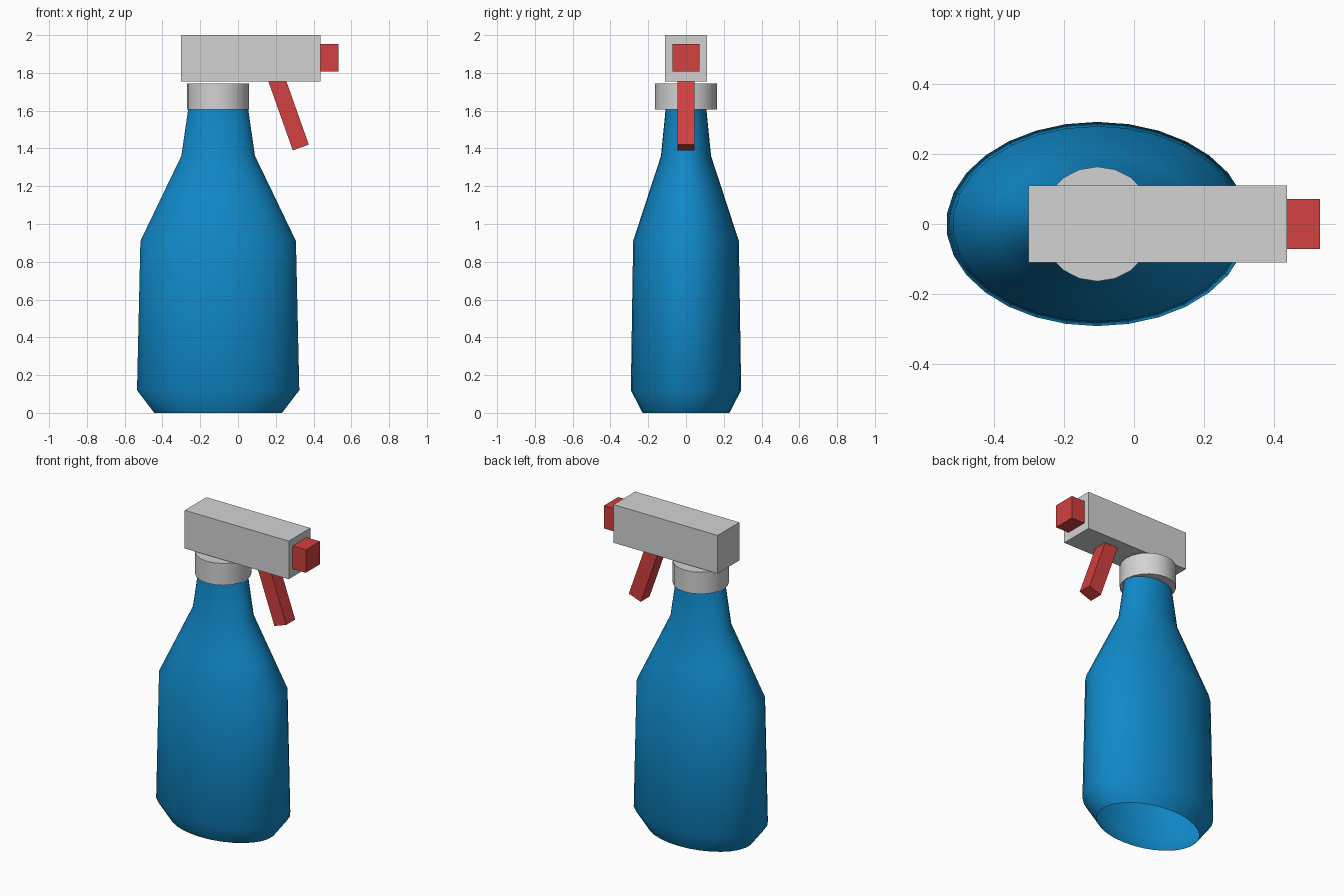
import bpy, bmesh, math
from mathutils import Matrix, Vector

old = bpy.data.objects.get("Cube")
if old:
    bpy.data.objects.remove(old, do_unlink=True)

AXIS_X = -0.105  # bottle centre line


def material(name, rgb):
    mat = bpy.data.materials.new(name)
    mat.use_nodes = True
    color = (*rgb, 1)
    mat.diffuse_color = color
    mat.node_tree.nodes["Principled BSDF"].inputs["Base Color"].default_value = color
    return mat


blue = material("bottle blue", (0.005, 0.25, 0.58))
grey = material("light grey", (0.65, 0.65, 0.65))
red = material("trigger red", (0.65, 0.05, 0.05))


def add_object(name, bm, mat):
    bmesh.ops.recalc_face_normals(bm, faces=bm.faces)
    mesh = bpy.data.meshes.new(name)
    bm.to_mesh(mesh)
    bm.free()
    mesh.materials.append(mat)
    obj = bpy.data.objects.new(name, mesh)
    bpy.context.collection.objects.link(obj)
    return obj


def box(name, center, size, mat, tilt=0):
    bm = bmesh.new()
    place = (Matrix.Translation(center) @ Matrix.Rotation(tilt, 4, "Y")
             @ Matrix.Diagonal((*size, 1)))
    bmesh.ops.create_cube(bm, size=1, matrix=place)
    return add_object(name, bm, mat)


# Oval bottle shell, open at the base: (height, half width)
profile = [(0, 0.34), (0.12, 0.432), (0.91, 0.414), (1.15, 0.298),
           (1.36, 0.196), (1.62, 0.158)]
SIDES = 30
DEPTH = 0.676
bm = bmesh.new()
rings = []
for z, r in profile:
    ring = []
    for i in range(SIDES):
        a = math.tau * i / SIDES
        ring.append(bm.verts.new((AXIS_X + r * math.sin(a), DEPTH * r * math.cos(a), z)))
    rings.append(ring)
for low, high in zip(rings, rings[1:]):
    for i in range(SIDES):
        j = (i + 1) % SIDES
        bm.faces.new((low[i], low[j], high[j], high[i]))
bottle = add_object("bottle", bm, blue)
bottle.data.shade_smooth()

# Screw collar with smooth sides and flat caps
bm = bmesh.new()
bmesh.ops.create_cone(bm, cap_ends=True, segments=20, radius1=0.164, radius2=0.164,
                      depth=0.14, matrix=Matrix.Translation((AXIS_X, 0, 1.675)))
for face in bm.faces:
    face.smooth = len(face.verts) == 4
for edge in bm.edges:
    edge.smooth = all(len(f.verts) == 4 for f in edge.link_faces)
add_object("collar", bm, grey)

# Spray head, nozzle and slanted trigger
box("spray_head", (0.068, 0, 1.877), (0.739, 0.22, 0.245), grey)
box("nozzle", (0.47, 0, 1.88), (0.124, 0.144, 0.147), red)

tilt = math.radians(-19.5)
along = Matrix.Rotation(tilt, 3, "Y") @ Vector((0, 0, 1))
length = 0.42
trigger_end = Vector((0.3325, 0, 1.405))
box("trigger", trigger_end + along * length / 2, (0.09, 0.09, length), red, tilt)
